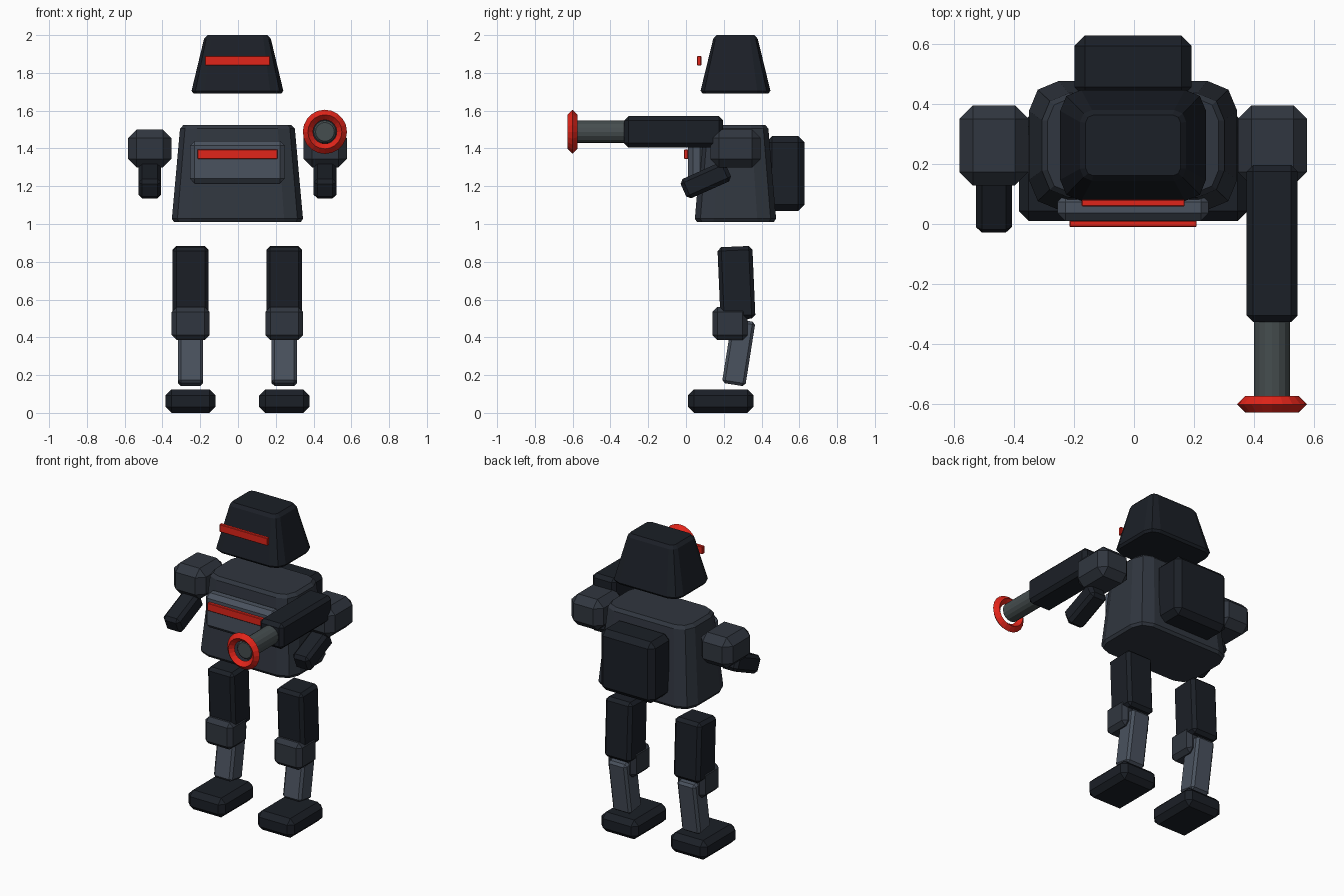
import bpy, bmesh, math

if "Cube" in bpy.data.objects:
    bpy.data.objects.remove(bpy.data.objects["Cube"])

CX = -0.003   # body centre line
CY = 0.262    # body depth centre


def material(name, rgb):
    m = bpy.data.materials.new(name)
    m.diffuse_color = (*rgb, 1)
    m.use_nodes = True
    m.node_tree.nodes["Principled BSDF"].inputs["Base Color"].default_value = m.diffuse_color
    return m


DARK = material("dark", (0.011, 0.014, 0.020))
MID = material("mid", (0.030, 0.037, 0.050))
LIGHT = material("light", (0.068, 0.084, 0.112))
METAL = material("metal", (0.060, 0.075, 0.078))
RED = material("red", (0.75, 0.018, 0.010))


def finish(bm, name, mat, loc=(0, 0, 0), tilt=0):
    bmesh.ops.recalc_face_normals(bm, faces=bm.faces)
    me = bpy.data.meshes.new(name)
    bm.to_mesh(me)
    bm.free()
    me.materials.append(mat)
    ob = bpy.data.objects.new(name, me)
    ob.location = loc
    ob.rotation_euler.x = math.radians(tilt)
    bpy.context.collection.objects.link(ob)
    return ob


def box(name, mat, loc, size, bevel, tilt=0):
    """Box with a flat chamfer on every edge."""
    bm = bmesh.new()
    bmesh.ops.create_cube(bm, size=1)
    bmesh.ops.scale(bm, vec=size, verts=bm.verts)
    if bevel:
        bmesh.ops.bevel(bm, geom=bm.edges[:], offset=bevel, segments=1,
                        affect='EDGES', profile=0.5)
    return finish(bm, name, mat, loc, tilt)


def tapered(name, mat, sections):
    """Loft of rounded rectangles given as (z, half x, half y, corner)."""
    bm = bmesh.new()
    rings = []
    for z, hx, hy, r in sections:
        ring = []
        for q, (sx, sy) in enumerate([(1, 1), (-1, 1), (-1, -1), (1, -1)]):
            for k in range(3):
                a = math.radians(90 * q + 45 * k)
                ring.append(bm.verts.new((CX + sx * (hx - r) + r * math.cos(a),
                                          CY + sy * (hy - r) + r * math.sin(a), z)))
        rings.append(ring)
    n = len(rings[0])
    for a, b in zip(rings, rings[1:]):
        for i in range(n):
            j = (i + 1) % n
            bm.faces.new((a[i], a[j], b[j], b[i]))
    bm.faces.new(rings[0])
    bm.faces.new(rings[-1])
    return finish(bm, name, mat)


# Head and visor
tapered("head", DARK, [(1.690, 0.232, 0.173, 0.060), (1.705, 0.243, 0.185, 0.070),
                       (1.980, 0.177, 0.118, 0.040), (2.000, 0.158, 0.101, 0.025)])
box("visor", RED, (CX, 0.070, 1.865), (0.344, 0.022, 0.05), 0.003)

# Torso, chest panel and backpack
tapered("torso", MID, [(1.010, 0.335, 0.203, 0.085), (1.028, 0.347, 0.215, 0.100),
                       (1.505, 0.304, 0.174, 0.090), (1.525, 0.285, 0.157, 0.075)])
box("chest_panel", LIGHT, (CX, 0.055, 1.328), (0.504, 0.09, 0.225), 0.026)
box("chest_stripe", RED, (CX, 0.001, 1.370), (0.424, 0.022, 0.05), 0.003)
box("backpack", DARK, (CX, 0.525, 1.267), (0.39, 0.206, 0.397), 0.034)

# Arms and legs, one of each per side
for side, s in (("left", -1), ("right", 1)):
    ax = CX + s * 0.464
    lx = CX + s * 0.248
    box(side + "_shoulder", MID, (ax, CY, 1.400), (0.23, 0.267, 0.2), 0.045)
    box(side + "_forearm", DARK, (ax, 0.105, 1.232), (0.12, 0.26, 0.112), 0.02, 24)
    box(side + "_thigh", DARK, (lx, 0.267, 0.688), (0.19, 0.185, 0.385), 0.02, 2.5)
    box(side + "_knee", MID, (lx, 0.233, 0.473), (0.2, 0.185, 0.175), 0.026)
    box(side + "_shin", LIGHT, (lx, 0.279, 0.320), (0.133, 0.125, 0.345), 0.015, -9)
    box(side + "_foot", DARK, (lx, 0.184, 0.0625), (0.265, 0.347, 0.125), 0.032)

# Arm cannon: housing, barrel and muzzle ring
GX, GZ = 0.460, 1.488
box("cannon_housing", DARK, (GX, -0.065, GZ), (0.17, 0.524, 0.165), 0.022)

bm = bmesh.new()
bmesh.ops.create_cone(bm, cap_ends=True, segments=16, radius1=0.06, radius2=0.06, depth=0.30)
rims = [e for e in bm.edges if abs(e.verts[0].co.z - e.verts[1].co.z) < 1e-5]
bmesh.ops.bevel(bm, geom=rims, offset=0.01, segments=1, affect='EDGES', profile=0.5)
finish(bm, "cannon_barrel", METAL, (GX, -0.44, GZ), 90)

bpy.ops.mesh.primitive_torus_add(major_radius=0.090, minor_radius=0.027,
                                 major_segments=20, minor_segments=4,
                                 location=(GX, -0.601, GZ),
                                 rotation=(math.radians(90), 0, 0))
ring = bpy.context.object
ring.name = "muzzle_ring"
ring.data.materials.append(RED)
